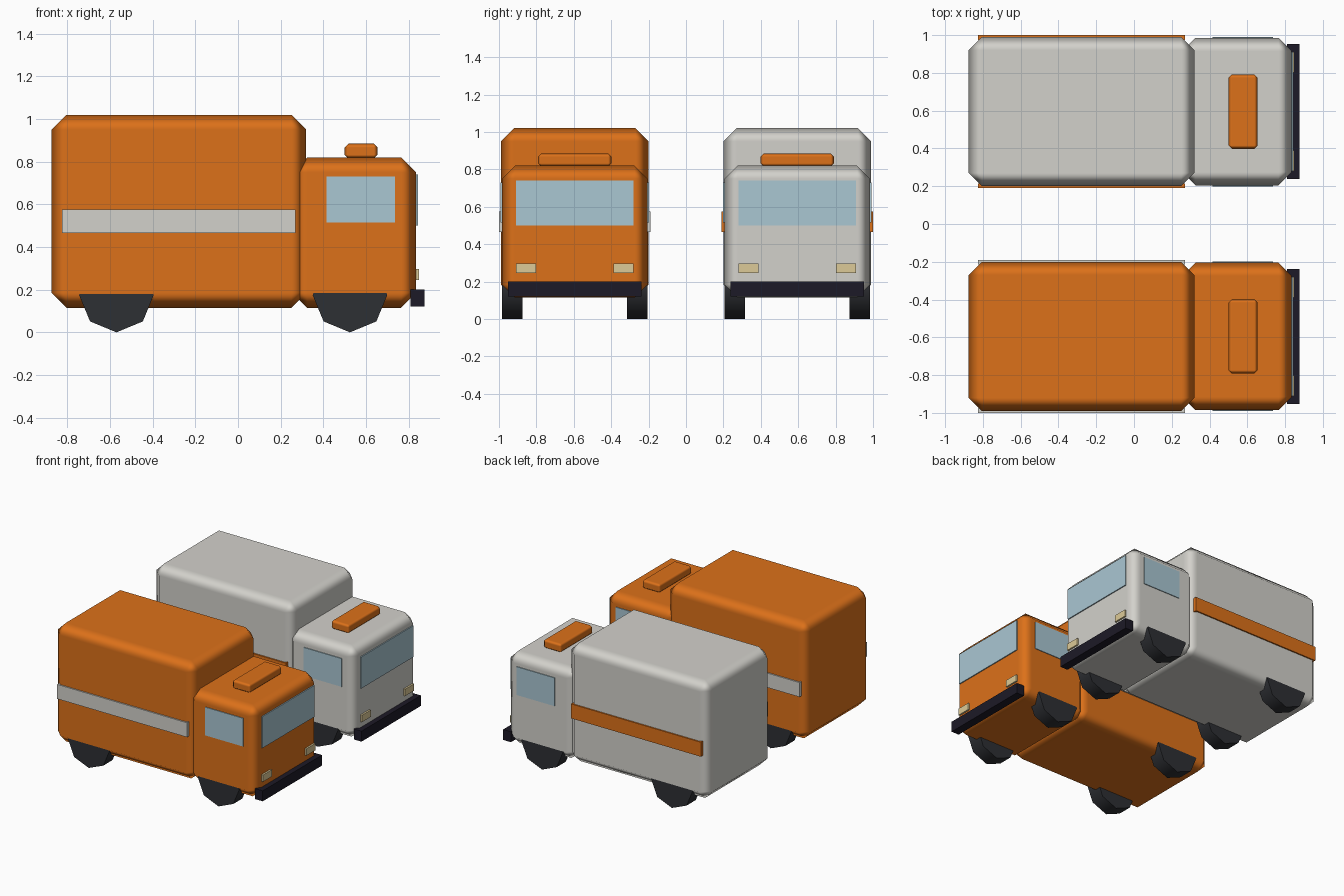
import bpy, math

if "Cube" in bpy.data.objects:
    bpy.data.objects.remove(bpy.data.objects["Cube"])


def material(name, rgb):
    m = bpy.data.materials.new(name)
    m.diffuse_color = (*rgb, 1)
    m.use_nodes = True
    m.node_tree.nodes["Principled BSDF"].inputs["Base Color"].default_value = m.diffuse_color
    return m


ORANGE = material("orange_paint", (0.72, 0.165, 0.01))
PALE = material("pale_paint", (0.65, 0.64, 0.6))
GLASS = material("glass", (0.40, 0.57, 0.65))
LAMP = material("lamp", (0.72, 0.59, 0.31))
DARK = material("bumper_dark", (0.012, 0.01, 0.02))
RUBBER = material("rubber", (0.027, 0.029, 0.034))


def box(name, x, y, z, mat, bevel=0.0):
    """Box from (min, max) ranges, optionally with a soft-shaded chamfer."""
    bpy.ops.mesh.primitive_cube_add(
        size=1, location=[(r[0] + r[1]) / 2 for r in (x, y, z)])
    o = bpy.context.object
    o.name = name
    o.scale = [r[1] - r[0] for r in (x, y, z)]
    bpy.ops.object.transform_apply(location=False, rotation=False, scale=True)
    o.data.materials.append(mat)
    if bevel:
        bpy.ops.object.shade_smooth()
        b = o.modifiers.new("chamfer", 'BEVEL')
        b.width = bevel
        b.segments = 1
        b.harden_normals = True
    return o


def wheel(name, x, y):
    bpy.ops.mesh.primitive_cylinder_add(
        vertices=8, radius=0.175, depth=0.11, location=(x, y, 0.175),
        rotation=(math.pi / 2, 0, 0))
    o = bpy.context.object
    o.name = name
    o.data.materials.append(RUBBER)
    bpy.ops.object.shade_smooth_by_angle(angle=math.radians(50))


def truck(label, yc, paint, trim):
    def span(a, b):
        return (yc + min(a, b), yc + max(a, b))

    # main volumes
    box(label + "_cargo_box", (-0.875, 0.32), span(-0.395, 0.395), (0.115, 1.02), paint, 0.07)
    box(label + "_cab", (0.255, 0.835), span(-0.39, 0.39), (0.115, 0.82), paint, 0.07)
    # roof beacon, windscreen and bumper
    box(label + "_roof_beacon", (0.5, 0.655), span(-0.197, 0.197), (0.815, 0.885), ORANGE, 0.018)
    box(label + "_windscreen", (0.815, 0.843), span(-0.315, 0.315), (0.5, 0.74), GLASS)
    box(label + "_bumper", (0.81, 0.875), span(-0.357, 0.357), (0.12, 0.2), DARK)
    # parts repeated on both sides
    for side, s in (("right", -1), ("left", 1)):
        box(f"{label}_stripe_{side}", (-0.825, 0.27), span(s * 0.38, s * 0.405), (0.465, 0.575), trim)
        box(f"{label}_side_window_{side}", (0.415, 0.735), span(s * 0.37, s * 0.396), (0.515, 0.73), GLASS)
        box(f"{label}_headlight_{side}", (0.82, 0.848), span(s * 0.207, s * 0.315), (0.245, 0.297), LAMP)
        wheel(f"{label}_rear_wheel_{side}", -0.57, yc + s * 0.334)
        wheel(f"{label}_front_wheel_{side}", 0.525, yc + s * 0.334)


truck("orange_truck", -0.595, ORANGE, PALE)
truck("pale_truck", 0.595, PALE, ORANGE)
